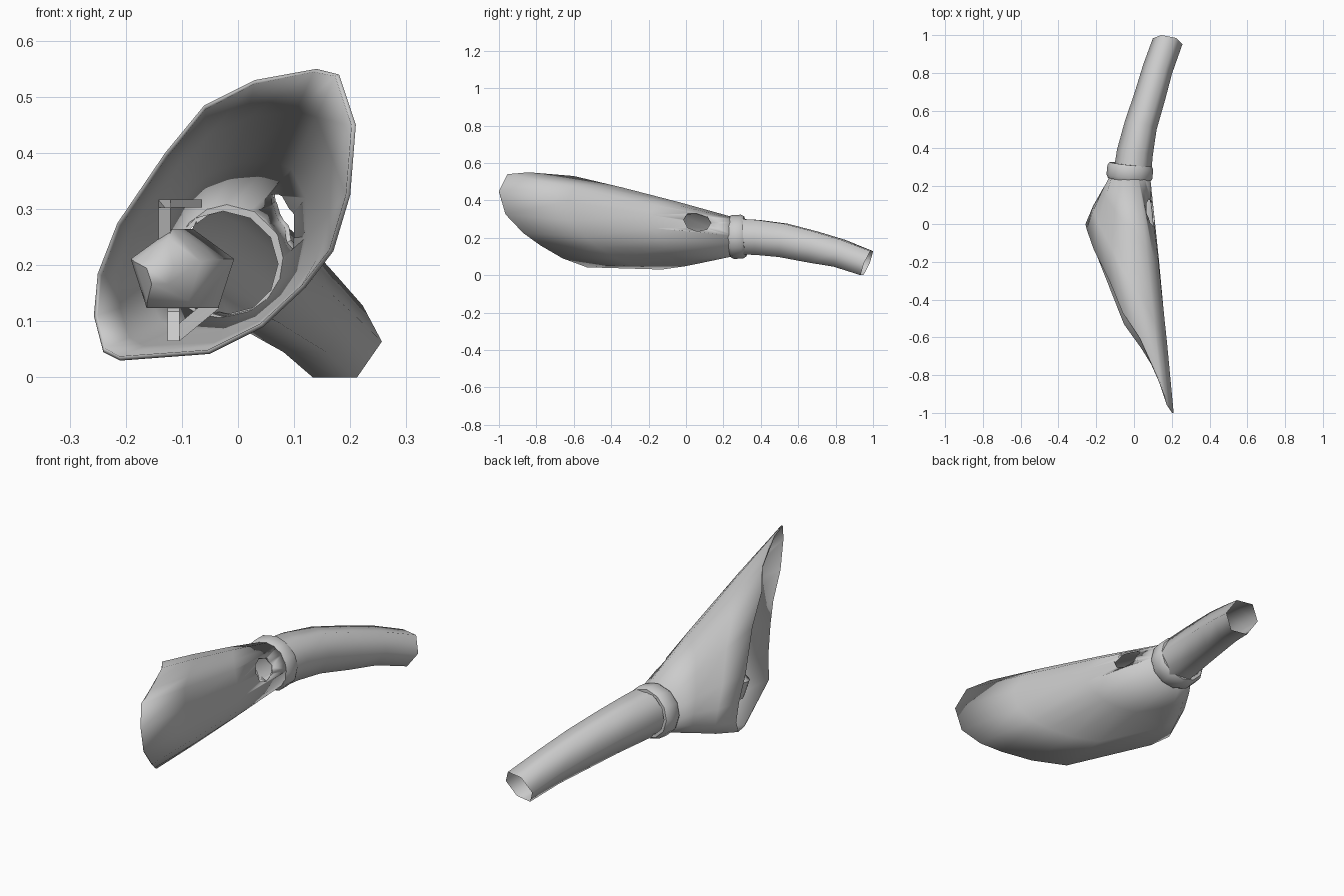
import bpy, bmesh, math
from mathutils import Vector

old = bpy.data.objects.get("Cube")
if old:
    bpy.data.objects.remove(old)

grey = bpy.data.materials.new("plain_grey")
grey.use_nodes = True
colour = (0.6, 0.6, 0.6, 1)
grey.diffuse_color = colour
grey.node_tree.nodes["Principled BSDF"].inputs["Base Color"].default_value = colour


def loft(name, rings, closed=False, caps=False, angle=40):
    """Skin a list of equal-length vertex rings."""
    bm = bmesh.new()
    vs = [[bm.verts.new(p) for p in ring] for ring in rings]
    n = len(vs[0])
    pairs = list(zip(vs, vs[1:])) + ([(vs[-1], vs[0])] if closed else [])
    for a, b in pairs:
        for i in range(n):
            j = (i + 1) % n
            bm.faces.new((a[i], a[j], b[j], b[i]))
    if caps:
        bm.faces.new(vs[0])
        bm.faces.new(vs[-1])
    bmesh.ops.recalc_face_normals(bm, faces=bm.faces)
    me = bpy.data.meshes.new(name)
    bm.to_mesh(me)
    bm.free()
    me.materials.append(grey)
    ob = bpy.data.objects.new(name, me)
    bpy.context.collection.objects.link(ob)
    activate(ob)
    bpy.ops.object.shade_smooth_by_angle(angle=math.radians(angle))
    return ob


def activate(ob):
    bpy.ops.object.select_all(action='DESELECT')
    ob.select_set(True)
    bpy.context.view_layer.objects.active = ob


def section(centre, normal, rx, rz, n, start=0.0):
    """Ellipse of n points across the given direction."""
    d = Vector(normal).normalized()
    side = d.cross(Vector((0, 0, 1))).normalized()
    up = side.cross(d)
    c = Vector(centre)
    angles = [start + math.tau * i / n for i in range(n)]
    return [c + side * rx * math.cos(a) + up * rz * math.sin(a) for a in angles]


# Funnel: slanted mouth blended into a round throat
mouth = [Vector(p) for p in (
    (.21, -1, .45), (.18, -.955, .54), (.14, -.84, .55), (.03, -.6, .53),
    (-.06, -.47, .485), (-.13, -.3, .4), (-.215, -.13, .275), (-.25, -.03, .185),
    (-.257, 0, .11), (-.24, -.04, .045), (-.21, -.13, .03), (-.05, -.53, .042),
    (.045, -.66, .09), (.12, -.78, .16), (.17, -.87, .225), (.2, -.965, .325))]
throat = section((-.015, .27, .205), (.1, 1, 0), .1, .1, len(mouth), math.radians(25))
mid = sum(mouth, Vector()) / len(mouth)
neck = sum(throat, Vector()) / len(throat)
rings = []
for t, bulge in ((0, 1), (.3, 1.03), (.65, 1.04), (1, 1)):
    c = mid.lerp(neck, t)
    rings.append([c + (a.lerp(b, t) - c) * bulge for a, b in zip(mouth, throat)])
funnel = loft("funnel", rings, angle=60)
shell = funnel.modifiers.new("wall", 'SOLIDIFY')
shell.thickness = .008
shell.offset = -1

# Side hole through the upper left wall
aim = Vector((1, 0, .8))
cutter = loft("hole_cutter", [section(Vector((.075, .06, .275)) + aim * k, aim, .075, .05, 8)
                              for k in (-.07, .12)], caps=True)
cutter.hide_render = True
cut = funnel.modifiers.new("hole", 'BOOLEAN')
cut.object = cutter
cut.operation = 'DIFFERENCE'
cut.solver = 'EXACT'
activate(funnel)
for m in list(funnel.modifiers):
    bpy.ops.object.modifier_apply(modifier=m.name)
bpy.data.objects.remove(cutter)

# Collar band with rounded edges
axis = Vector((.1, 1, .06)).normalized()
band = [(-.042, .098), (-.042, .112), (-.025, .122), (.025, .122), (.042, .112), (.042, .098)]
loft("collar", [section(Vector((-.022, .275, .205)) + axis * h, axis, r, r * .96, 12)
                for h, r in band], closed=True, angle=50)

# Curved six-sided tube, open at its far end
path = [((-.012, .25, .207), (.1, 1, 0), .1, .11),
        ((.005, .38, .202), (.15, 1, -.05), .096, .108),
        ((.035, .52, .186), (.25, 1, -.15), .087, .104),
        ((.085, .68, .15), (.28, 1, -.2), .083, .097),
        ((.125, .82, .117), (.3, 1, -.3), .08, .086),
        ((.178, .967, .064), (.2, 1, -.42), .08, .08)]
loft("tube", [section(c, d, rx, rz, 6) for c, d, rx, rz in path], angle=70)

# Five-sided bulb inside the mouth
bulb_axis = Vector((.4, 1, 0))
bulb = [(-.035, .025), (0, .062), (.02, .078), (.11, .078), (.135, .04)]
loft("bulb", [section(Vector((-.125, -.2, .187)) + bulb_axis * h, (0, 1, 0), r, r, 5, math.pi / 2)
              for h, r in bulb], caps=True, angle=60)


# Bent brackets above and below the bulb
def bracket(name, points):
    half = Vector((.011, 0, 0)), Vector((0, .011, .007))
    rings = []
    for p in map(Vector, points):
        rings.append([p + half[0] + half[1], p - half[0] + half[1],
                      p - half[0] - half[1], p + half[0] - half[1]])
    loft(name, rings, caps=True, angle=30)


bracket("upper_bracket", [(-.131, -.17, .25), (-.131, -.19, .31), (-.075, -.06, .31)])
bracket("lower_bracket", [(-.115, -.17, .125), (-.115, -.19, .072), (-.045, -.06, .13)])
